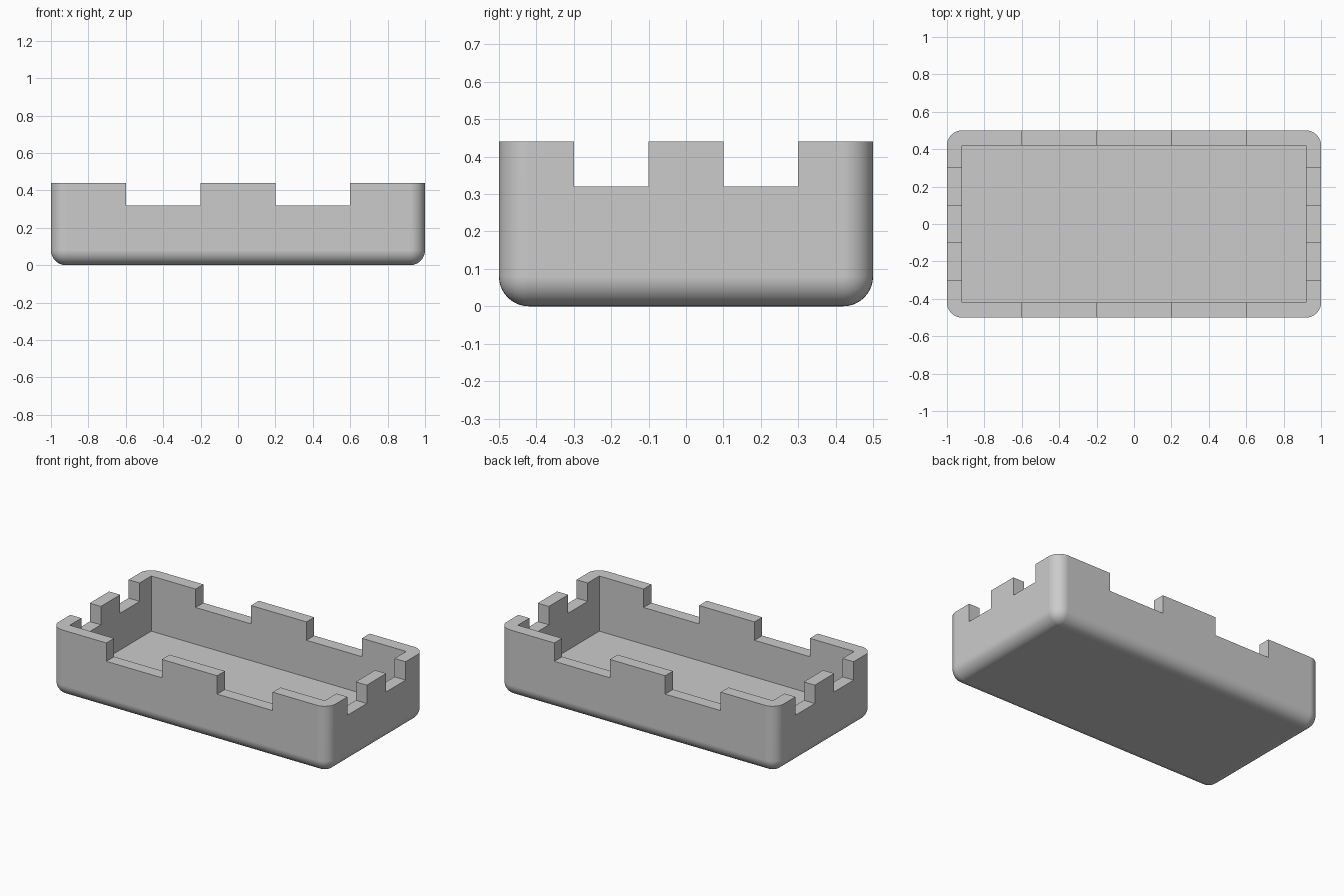
import bpy
import bmesh
from math import radians

default = bpy.data.objects.get("Cube")
if default:
    bpy.data.objects.remove(default, do_unlink=True)

LENGTH, WIDTH, HEIGHT = 2.0, 1.0, 0.44
WALL = 0.08        # wall, floor and corner radius
NOTCH_Z = 0.32     # bottom of the notches in the rim


def make_box(name, x, y, z):
    """Box object spanning the given (low, high) ranges."""
    bm = bmesh.new()
    bmesh.ops.create_cube(bm, size=1)
    for v in bm.verts:
        v.co = [r[1] if c > 0 else r[0] for c, r in zip(v.co, (x, y, z))]
    mesh = bpy.data.meshes.new(name)
    bm.to_mesh(mesh)
    bm.free()
    obj = bpy.data.objects.new(name, mesh)
    bpy.context.collection.objects.link(obj)
    return obj


def cut(target, x, y, z):
    """Subtract a box from the target."""
    cutter = make_box("cutter", x, y, z)
    cutter.hide_render = True
    mod = target.modifiers.new("cut", "BOOLEAN")
    mod.operation = "DIFFERENCE"
    mod.solver = "EXACT"
    mod.object = cutter
    bpy.context.view_layer.objects.active = target
    bpy.ops.object.modifier_apply(modifier=mod.name)
    bpy.data.objects.remove(cutter, do_unlink=True)


# Tray body, rounded everywhere except along the rim
tray = make_box("tray", (-LENGTH / 2, LENGTH / 2), (-WIDTH / 2, WIDTH / 2), (0, HEIGHT))
bm = bmesh.new()
bm.from_mesh(tray.data)
edges = [e for e in bm.edges if min(v.co.z for v in e.verts) < HEIGHT / 2]
bmesh.ops.bevel(bm, geom=edges, offset=WALL, segments=10, profile=0.5, affect="EDGES")
bm.to_mesh(tray.data)
bm.free()

# Square-cornered cavity
ix, iy = LENGTH / 2 - WALL, WIDTH / 2 - WALL
cut(tray, (-ix, ix), (-iy, iy), (WALL, 1))

# Notches through the long and the short walls
for low, high in ((-0.6, -0.2), (0.2, 0.6)):
    cut(tray, (low, high), (-1, 1), (NOTCH_Z, 1))
    cut(tray, (-2, 2), (low / 2, high / 2), (NOTCH_Z, 1))

# Grey material
grey = bpy.data.materials.new("light_grey")
grey.use_nodes = True
colour = (0.6, 0.6, 0.6, 1)
grey.diffuse_color = colour
grey.node_tree.nodes["Principled BSDF"].inputs["Base Color"].default_value = colour
tray.data.materials.clear()
tray.data.materials.append(grey)

# Smooth rounds, crisp rim and cavity edges, flat faces kept flat
bpy.ops.object.select_all(action="DESELECT")
tray.select_set(True)
bpy.context.view_layer.objects.active = tray
bpy.ops.object.shade_smooth_by_angle(angle=radians(30))
weighted = tray.modifiers.new("weighted_normals", "WEIGHTED_NORMAL")
weighted.keep_sharp = True
